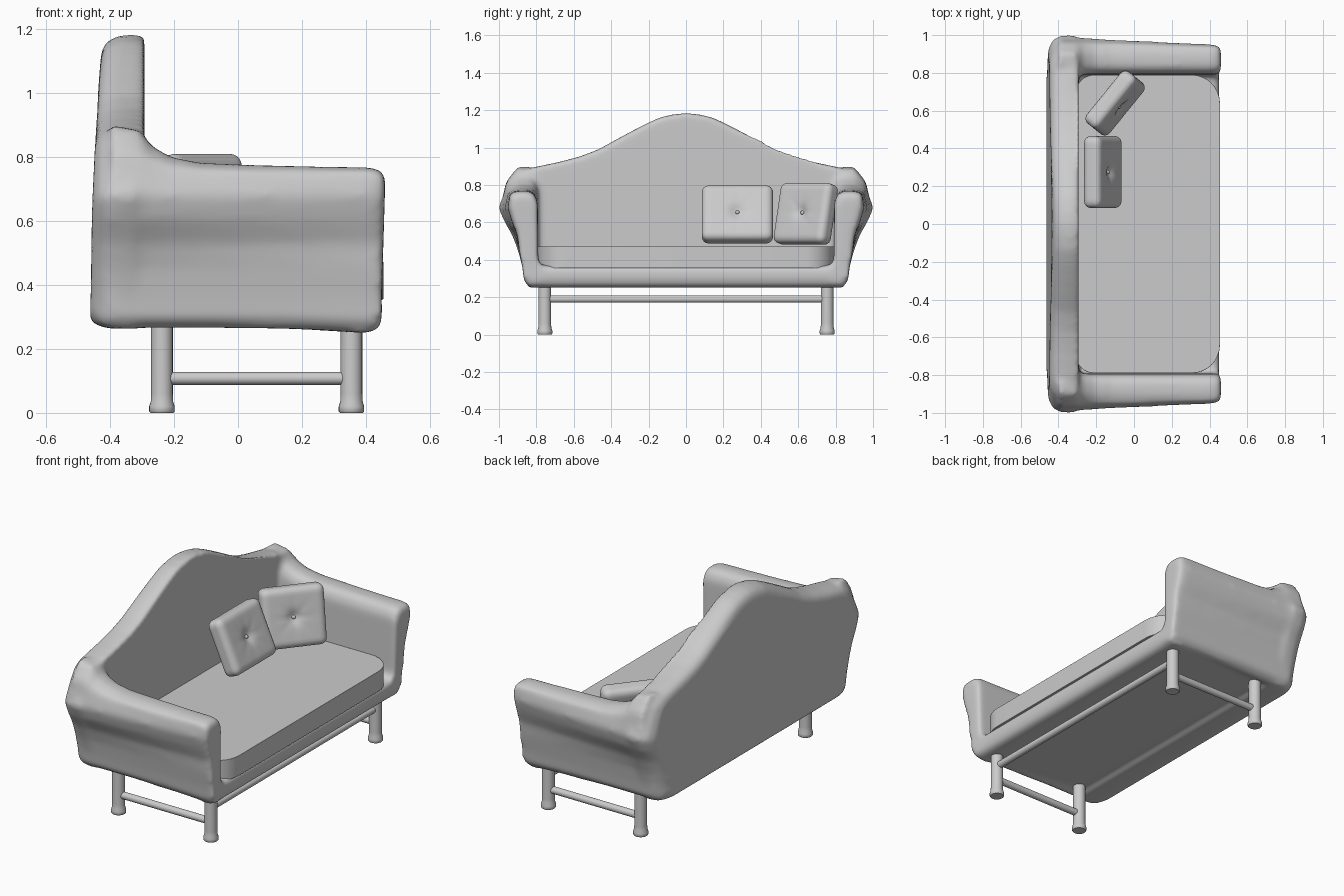
import bpy, bmesh, math
from mathutils import Vector, Matrix

if "Cube" in bpy.data.objects:
    bpy.data.objects.remove(bpy.data.objects["Cube"])


def finish(bm, name, angle=40):
    bmesh.ops.recalc_face_normals(bm, faces=bm.faces)
    me = bpy.data.meshes.new(name)
    bm.to_mesh(me)
    bm.free()
    ob = bpy.data.objects.new(name, me)
    bpy.context.collection.objects.link(ob)
    bpy.ops.object.select_all(action='DESELECT')
    ob.select_set(True)
    bpy.context.view_layer.objects.active = ob
    bpy.ops.object.shade_smooth_by_angle(angle=math.radians(angle))
    return ob


def loft(bm, sections):
    rings = [[bm.verts.new(p) for p in s] for s in sections]
    for a, b in zip(rings, rings[1:]):
        for i in range(len(a)):
            j = (i + 1) % len(a)
            bm.faces.new((a[i], a[j], b[j], b[i]))
    caps = [bm.faces.new(rings[0]), bm.faces.new(rings[-1])]
    bmesh.ops.triangulate(bm, faces=caps)


# Upholstered shell: back, arms and base fused into one soft body
bm = bmesh.new()
half = [(0, 1.185), (.07, 1.178), (.14, 1.162), (.22, 1.125), (.30, 1.083), (.38, 1.04), (.47, .99),
        (.57, .952), (.68, .923), (.79, .90), (.87, .882), (.92, .855), (.955, .79), (1.005, .68),
        (.975, .61), (.93, .53), (.90, .45), (.875, .36), (.865, .29), (.82, .262)]
outline = half + [(-y, z) for y, z in reversed(half[1:])]


def back_slice(x, sy, drop, lean):
    pts = []
    for y, z in outline:
        t = (z - .26) / .92
        pts.append((x + lean * t * t, y * sy, z - drop * t + .02 * (1 - sy) / .06 * (1 - t)))
    return pts


loft(bm, [back_slice(-.293, .985, .005, 0), back_slice(-.33, 1, 0, 0),
          back_slice(-.40, .995, .003, .03), back_slice(-.44, .97, .02, .03),
          back_slice(-.463, .92, .05, .035)])


def arm_slice(x, top, o, s):
    pts = [(.74, .30), (.79, .40), (.793, top - .06), (.81, top - .018), (.84, top),
           (.90, top), ((o + .91) / 2 + .01, (.68 + top) / 2 + .03), (o, .68), (o - .02, .61),
           (.9 + (o - .95) * .5, .53), (.892, .45), (.875, .36), (.865, .29), (.82, .262)]
    k = max(0, x) / .455
    return [(x - .03 * k * (.7 - z), s * y, z - .01 * k * (z < .3)) for y, z in pts]


for s in (1, -1):
    loft(bm, [arm_slice(x, t, o, s) for x, t, o in
              [(-.40, .90, .995), (-.31, .885, .99), (-.27, .835, .987), (-.21, .80, .983),
               (-.12, .782, .978), (.05, .775, .97), (.25, .77, .96), (.42, .768, .952),
               (.46, .75, .94)]])
loft(bm, [[(-.43, y, .27), (-.34, y, .265), (-.27, y, .283), (.1, y, .268), (.40, y, .25),
           (.438, y, .262), (.452, y, .31), (.448, y, .355), (.42, y, .37), (-.43, y, .37)]
          for y in (-.84, .84)])
shell = finish(bm, "sofa_shell", 180)
m = shell.modifiers.new("fuse", 'REMESH')
m.mode = 'VOXEL'
m.voxel_size = .014
m.use_smooth_shade = True
m = shell.modifiers.new("soften", 'SMOOTH')
m.factor = .5
m.iterations = 12

# Seat cushion
bm = bmesh.new()
ring = []
for cx, cy, r, a0 in [(.455, .79, .15, 0), (-.31, .79, .10, 90), (-.31, -.79, .10, 180), (.455, -.79, .15, 270)]:
    for i in range(9):
        a = math.radians(a0 + 90 * i / 8)
        ring.append((cx - math.copysign(r, cx) + r * math.cos(a),
                     cy - math.copysign(r, cy) + r * math.sin(a)))
loft(bm, [[(x, y, z) for x, y in ring] for z in (.355, .472)])
seat = finish(bm, "seat_cushion")
m = seat.modifiers.new("soft_edge", 'BEVEL')
m.width = .035
m.segments = 5
m.limit_method = 'ANGLE'
m.angle_limit = math.radians(50)
m.harden_normals = True


# Tufted throw pillows with a button on each face
def pillow(name, loc, yaw, lean, w, h, t=.10):
    bm = bmesh.new()
    bmesh.ops.create_cube(bm, size=2)
    bmesh.ops.subdivide_edges(bm, edges=bm.edges, cuts=21, use_grid_fill=True)
    size, r = Vector((t / 2, w / 2, h / 2)), .036
    for v in bm.verts:
        p = Vector([v.co[i] * size[i] for i in range(3)])
        q = Vector([max(-(size[i] - r), min(size[i] - r, p[i])) for i in range(3)])
        p = q + (p - q).normalized() * r
        d = math.hypot(p.y, p.z)
        crease = .75 + .25 * math.cos(8 * math.atan2(p.z, p.y))
        dent = .018 * math.exp(-(d / .035) ** 2) + .007 * crease * math.exp(-(d / .09) ** 2)
        p.x -= math.copysign(dent, p.x) if abs(p.x) > t * .4 else 0
        v.co = p
    for s in (1, -1):
        bmesh.ops.create_uvsphere(bm, u_segments=12, v_segments=8, radius=.011,
                                  matrix=Matrix.Translation((s * (t / 2 - .022), 0, 0)))
    ob = finish(bm, name, 60)
    ob.location = loc
    ob.rotation_euler = (0, math.radians(-lean), math.radians(yaw))


pillow("pillow_left", (-.165, .275, .642), 0, 24, .38, .32)
pillow("pillow_right", (-.10, .64, .645), -39, 13, .35, .33)


# Turned legs and round stretchers
def turned(name, profile, start, direction):
    bm = bmesh.new()
    rot = Vector((0, 0, 1)).rotation_difference(Vector(direction)).to_matrix()
    loft(bm, [[Vector(start) + rot @ Vector((r * math.cos(a), r * math.sin(a), z))
               for a in [2 * math.pi * i / 24 for i in range(24)]] for r, z in profile])
    finish(bm, name)


foot = [(.036, 0), (.04, .005), (.04, .02), (.035, .036), (.034, .06), (.034, .31)]
for side, y in (("right", .76 - .022 + .0), ("left", -.76)):
    y = math.copysign(.755, y)
    for end, x in (("front", .355), ("rear", -.238)):
        turned(f"{end}_leg_{side}", foot, (x, y, 0), (0, 0, 1))
    turned(f"side_stretcher_{side}", [(.02, 0), (.02, .593)], (-.238, y, .108), (1, 0, 0))
turned("front_stretcher", [(.02, 0), (.02, 1.51)], (.355, -.755, .19), (0, 1, 0))
